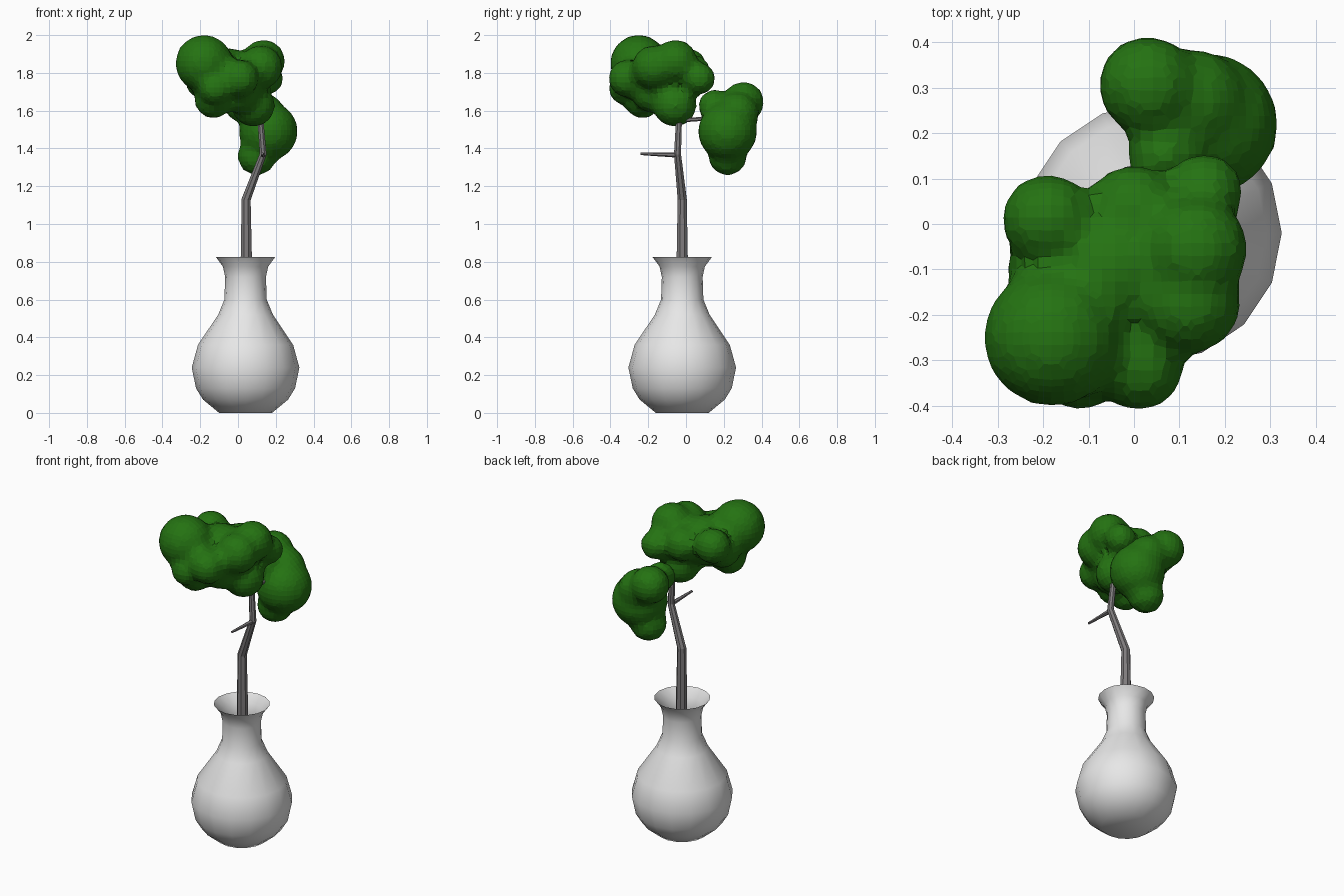
import bpy, bmesh, math
from mathutils import Vector

if "Cube" in bpy.data.objects:
    bpy.data.objects.remove(bpy.data.objects["Cube"], do_unlink=True)


def material(name, rgb):
    m = bpy.data.materials.new(name)
    m.use_nodes = True
    m.diffuse_color = (*rgb, 1)
    bsdf = next(n for n in m.node_tree.nodes if n.type == "BSDF_PRINCIPLED")
    bsdf.inputs["Base Color"].default_value = (*rgb, 1)
    return m


white = material("white ceramic", (0.8, 0.8, 0.8))
grey = material("grey bark", (0.21, 0.2, 0.205))
green = material("leaf green", (0.018, 0.17, 0.006))


def finish(name, bm, mat, smooth=False):
    mesh = bpy.data.meshes.new(name)
    bm.to_mesh(mesh)
    bm.free()
    mesh.materials.append(mat)
    for p in mesh.polygons:
        p.use_smooth = smooth
    ob = bpy.data.objects.new(name, mesh)
    bpy.context.collection.objects.link(ob)
    return ob


def skin_rings(bm, rings):
    for a, b in zip(rings, rings[1:]):
        n = len(a)
        for i in range(n):
            j = (i + 1) % n
            bm.faces.new((a[i], a[j], b[j], b[i]))


# Vase: turned profile of (radius, height), open at the lip
profile = [(0.14, 0), (0.225, 0.07), (0.262, 0.13), (0.285, 0.24), (0.252, 0.36),
           (0.145, 0.52), (0.112, 0.6), (0.108, 0.72), (0.12, 0.775), (0.157, 0.825)]
bm = bmesh.new()
rings = []
for r, z in profile:
    angles = [math.tau * i / 16 for i in range(16)]
    rings.append([bm.verts.new((0.04 + r * math.cos(a), -0.02 + r * math.sin(a), z))
                  for a in angles])
skin_rings(bm, rings)
bm.faces.new(rings[0][::-1])
finish("vase", bm, white, smooth=True)


# Trunk and branches: tapered tubes along (x, y, z, radius) points
def limb(name, points, sides=8):
    bm = bmesh.new()
    pts = [Vector(p[:3]) for p in points]
    rings = []
    for i, p in enumerate(pts):
        d = (pts[min(i + 1, len(pts) - 1)] - pts[max(i - 1, 0)]).normalized()
        q = Vector((0, 0, 1)).rotation_difference(d)
        ring = []
        for k in range(sides):
            a = math.tau * (k + 0.5) / sides
            ring.append(bm.verts.new(p + q @ Vector((math.cos(a), math.sin(a), 0)) * points[i][3]))
        rings.append(ring)
    skin_rings(bm, rings)
    bm.faces.new(rings[0][::-1])
    bm.faces.new(rings[-1])
    finish(name, bm, grey)


limb("trunk", [(0.045, -0.02, 0.3, 0.035), (0.044, -0.02, 0.82, 0.032), (0.043, -0.02, 1.13, 0.026),
               (0.133, -0.045, 1.37, 0.02), (0.115, -0.035, 1.6, 0.016)])
limb("bare_twig", [(0.133, -0.04, 1.365, 0.014), (0.128, -0.24, 1.372, 0.007)], 6)
limb("crown_branch", [(0.115, -0.035, 1.55, 0.013), (-0.1, -0.2, 1.66, 0.008)], 6)
limb("side_branch", [(0.115, -0.035, 1.55, 0.013), (0.12, 0.17, 1.56, 0.008)], 6)


# Foliage: balls fused into one faceted clump
def foliage(name, balls):
    bm = bmesh.new()
    for x, y, z, r in balls:
        made = bmesh.ops.create_icosphere(bm, subdivisions=3, radius=r * 1.02)
        bmesh.ops.translate(bm, verts=made["verts"], vec=(x, y, z))
    ob = finish(name, bm, green)
    fuse = ob.modifiers.new("fuse", "REMESH")
    fuse.mode = "VOXEL"
    fuse.voxel_size = 0.028
    relax = ob.modifiers.new("relax", "SMOOTH")
    relax.factor = 0.5
    relax.iterations = 2


foliage("crown_foliage", [
    (-0.18, -0.25, 1.85, 0.15), (-0.19, 0.01, 1.83, 0.1), (0.135, -0.055, 1.86, 0.115),
    (0.12, -0.17, 1.83, 0.115), (0.01, -0.31, 1.77, 0.1), (0.155, 0.07, 1.77, 0.085),
    (0, 0.03, 1.8, 0.1), (-0.05, -0.1, 1.79, 0.14), (-0.13, -0.23, 1.66, 0.1),
    (0.08, -0.06, 1.63, 0.115), (-0.12, -0.32, 1.72, 0.09), (0, -0.18, 1.7, 0.11),
    (-0.18, -0.1, 1.76, 0.1)])
foliage("side_foliage", [
    (0.03, 0.305, 1.645, 0.108), (0.16, 0.22, 1.49, 0.155), (0.1, 0.22, 1.36, 0.102),
    (0.13, 0.27, 1.58, 0.115), (0.07, 0.15, 1.625, 0.085)])
